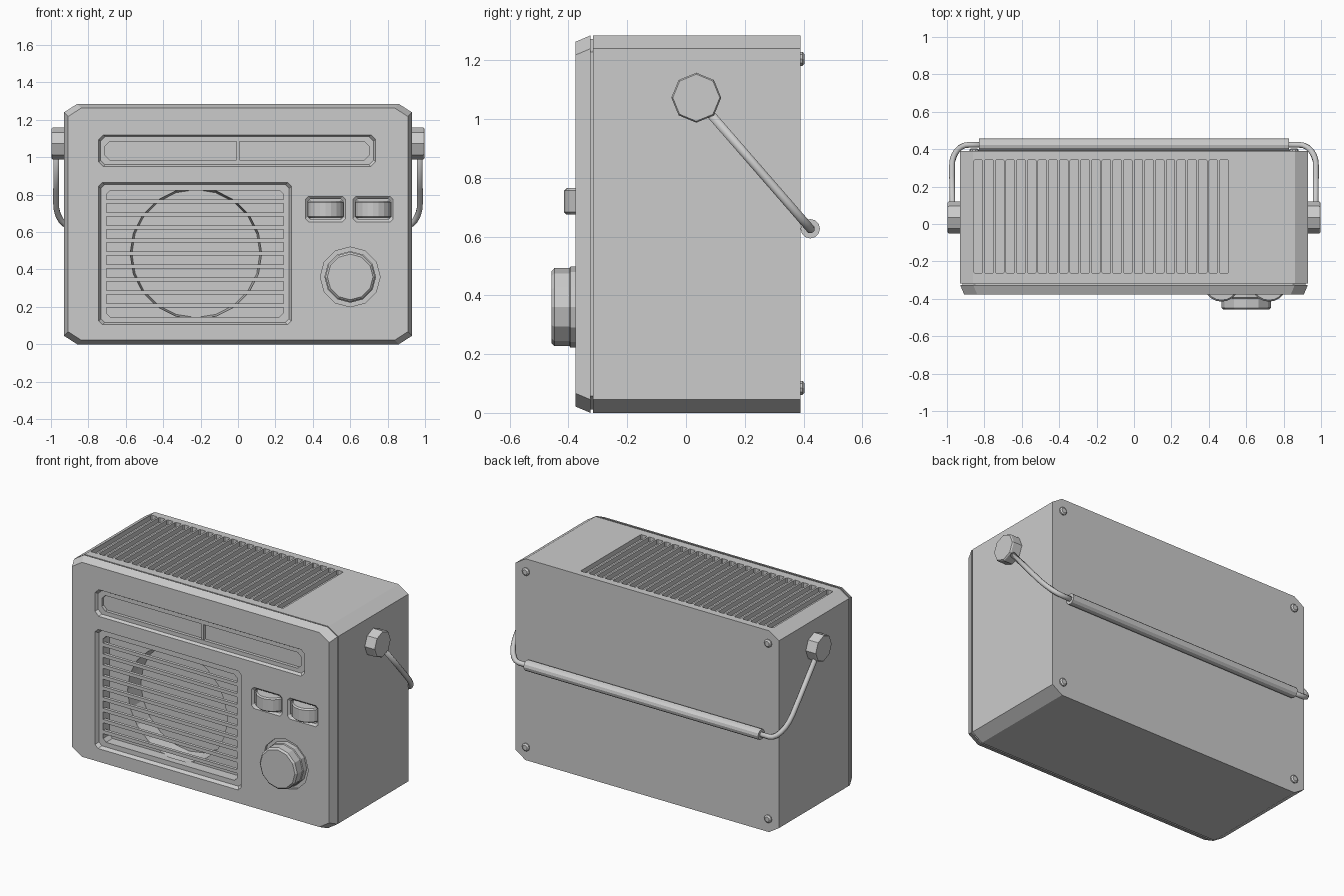
import bpy, bmesh, math
from mathutils import Vector

if "Cube" in bpy.data.objects:
    bpy.data.objects.remove(bpy.data.objects["Cube"])

grey = bpy.data.materials.new("light grey")
grey.diffuse_color = (0.6, 0.6, 0.6, 1)
grey.use_nodes = True
grey.node_tree.nodes["Principled BSDF"].inputs["Base Color"].default_value = grey.diffuse_color


def make(name, solids):
    """Each solid is a list of rings; rings are joined in order and capped."""
    bm = bmesh.new()
    for rings in solids:
        vs = [[bm.verts.new(p) for p in ring] for ring in rings]
        n = len(vs[0])
        for a, b in zip(vs, vs[1:]):
            for i in range(n):
                j = (i + 1) % n
                bm.faces.new((a[i], a[j], b[j], b[i]))
        bm.faces.new(vs[0])
        bm.faces.new(vs[-1])
    bmesh.ops.recalc_face_normals(bm, faces=bm.faces)
    me = bpy.data.meshes.new(name)
    bm.to_mesh(me)
    bm.free()
    ob = bpy.data.objects.new(name, me)
    bpy.context.collection.objects.link(ob)
    me.materials.append(grey)
    return ob


def rect(x0, x1, z0, z1, cx, cz=None):
    """Rectangle outline with cut corners."""
    cz = cx if cz is None else cz
    return [(x0 + cx, z0), (x1 - cx, z0), (x1, z0 + cz), (x1, z1 - cz),
            (x1 - cx, z1), (x0 + cx, z1), (x0, z1 - cz), (x0, z0 + cz)]


def circle(cx, cz, r, n, turn=0.0):
    return [(cx + r * math.cos(turn + 2 * math.pi * i / n),
             cz + r * math.sin(turn + 2 * math.pi * i / n)) for i in range(n)]


def on_x(x, pts): return [(x, a, b) for a, b in pts]
def on_y(y, pts): return [(a, y, b) for a, b in pts]
def on_z(z, pts): return [(a, b, z) for a, b in pts]


def cut(target, solids):
    cutter = make("cutter", solids)
    mod = target.modifiers.new("cut", 'BOOLEAN')
    mod.operation, mod.solver, mod.object = 'DIFFERENCE', 'EXACT', cutter
    bpy.context.view_layer.objects.active = target
    bpy.ops.object.modifier_apply(modifier=mod.name)
    bpy.data.objects.remove(cutter)


# Case: rear shell, seam groove and bevelled front panel
def shell(y, d):
    return on_y(y, rect(-0.93 + d, 0.93 - d, d, 1.285 - d, 0.07, 0.045))


case = make("case", [[shell(0.39, 0), shell(-0.317, 0), shell(-0.317, 0.012),
                      shell(-0.325, 0.012), shell(-0.325, 0), shell(-0.377, 0.022)]])


# Stepped recess: a list of (y, inset from the outer rectangle)
def recess(x0, x1, z0, z1, c, steps):
    return [on_y(y, rect(x0 + d, x1 - d, z0 + d, z1 - d, c)) for y, d in steps]


cut(case, [
    # speaker opening
    recess(-0.745, 0.285, 0.105, 0.865, 0.02,
           [(-0.42, 0), (-0.377, 0), (-0.355, 0.012), (-0.355, 0.042), (-0.29, 0.042)]),
    # tuning window
    recess(-0.745, 0.735, 0.95, 1.12, 0.025,
           [(-0.42, 0), (-0.377, 0), (-0.36, 0.01), (-0.36, 0.035), (-0.34, 0.035)]),
    # thumb wheel pockets
    *[recess(x - 0.107, x + 0.107, 0.655, 0.79, 0.015,
             [(-0.42, 0), (-0.377, 0), (-0.365, 0.012), (-0.33, 0.012)]) for x in (0.468, 0.722)],
    # knob well
    [on_y(y, circle(0.6, 0.36, r, 12)) for y, r in ((-0.42, 0.16), (-0.36, 0.16))],
])
# speaker cone
cut(case, [[on_y(-0.31, circle(-0.225, 0.485, 0.352, 20)),
            on_y(-0.29, circle(-0.225, 0.485, 0.352, 20)),
            on_y(-0.17, circle(-0.225, 0.485, 0.342, 20))]])
# top vents
PITCH = 0.0571
cut(case, [[on_z(z, rect(-0.855 + i * PITCH, -0.81 + i * PITCH, -0.265, 0.345, 0.006))
            for z in (1.255, 1.32)] for i in range(24)])

# Grille bars
make("grille_bars", [
    [on_y(y, rect(-0.71, 0.25, z - 0.011, z + 0.011, 0.003)) for y in (-0.355, -0.335)]
    for z in [0.1385 + 0.0695 * i for i in range(1, 10)]])

# Tuning needle
make("tuning_needle", [[on_y(y, rect(-0.007, 0.007, 0.975, 1.095, 0.001)) for y in (-0.357, -0.338)]])

# Thumb wheels
for side, x in (("left", 0.468), ("right", 0.722)):
    make(side + "_thumb_wheel", [[on_z(z, circle(x, -0.317, r, 20)) for z, r in
                                  ((0.675, 0.09), (0.683, 0.098), (0.757, 0.098), (0.765, 0.09))]])

# Volume knob
make("knob", [[on_y(y, circle(0.6, 0.36, r, 12)) for y, r in
               ((-0.355, 0.138), (-0.393, 0.138), (-0.397, 0.133), (-0.448, 0.133), (-0.458, 0.122))]])

# Handle pivots on both sides
for side, s in (("left", -1), ("right", 1)):
    make(side + "_pivot", [[on_x(s * x, circle(0.035, 1.073, r, 8)) for x, r in
                            ((0.92, 0.085), (0.99, 0.085), (0.997, 0.08))]])

# Handle arms: swing from pivot to grip, rounding inwards at the end
P0, P1 = Vector((0, 0.035, 1.073)), Vector((0, 0.423, 0.627))
for side, s in (("left", -1), ("right", 1)):
    path = [(0.97, 0.1), (0.973, 0.55)]
    for i in range(7):
        a = math.pi / 2 * i / 6
        path.append((0.885 + 0.088 * math.cos(a), 0.72 + 0.28 * math.sin(a)))
    path.append((0.80, 1.0))
    pts = [P0.lerp(P1, t) + Vector((s * x, 0, 0)) for x, t in path]
    side_dir = Vector((0, P1.z - P0.z, P0.y - P1.y)).normalized()
    rings = []
    for i, p in enumerate(pts):
        tan = (pts[min(i + 1, len(pts) - 1)] - pts[max(i - 1, 0)]).normalized()
        up = tan.cross(side_dir)
        rings.append([p + (side_dir * a + up * b) for a, b in circle(0, 0, 0.016, 8, math.pi / 8)])
    arm = make(side + "_handle_arm", [rings])
    arm.data.shade_smooth()

# Handle grip
make("handle_grip", [[on_x(x, circle(P1.y, P1.z, 0.033, 12)) for x in (-0.828, 0.828)]])

# Rear screws
make("rear_screws", [[on_y(y, circle(x, z, r, 10)) for y, r in
                      ((0.38, 0.025), (0.397, 0.025), (0.404, 0.016))]
                     for x in (-0.855, 0.855) for z in (0.085, 1.205)])
